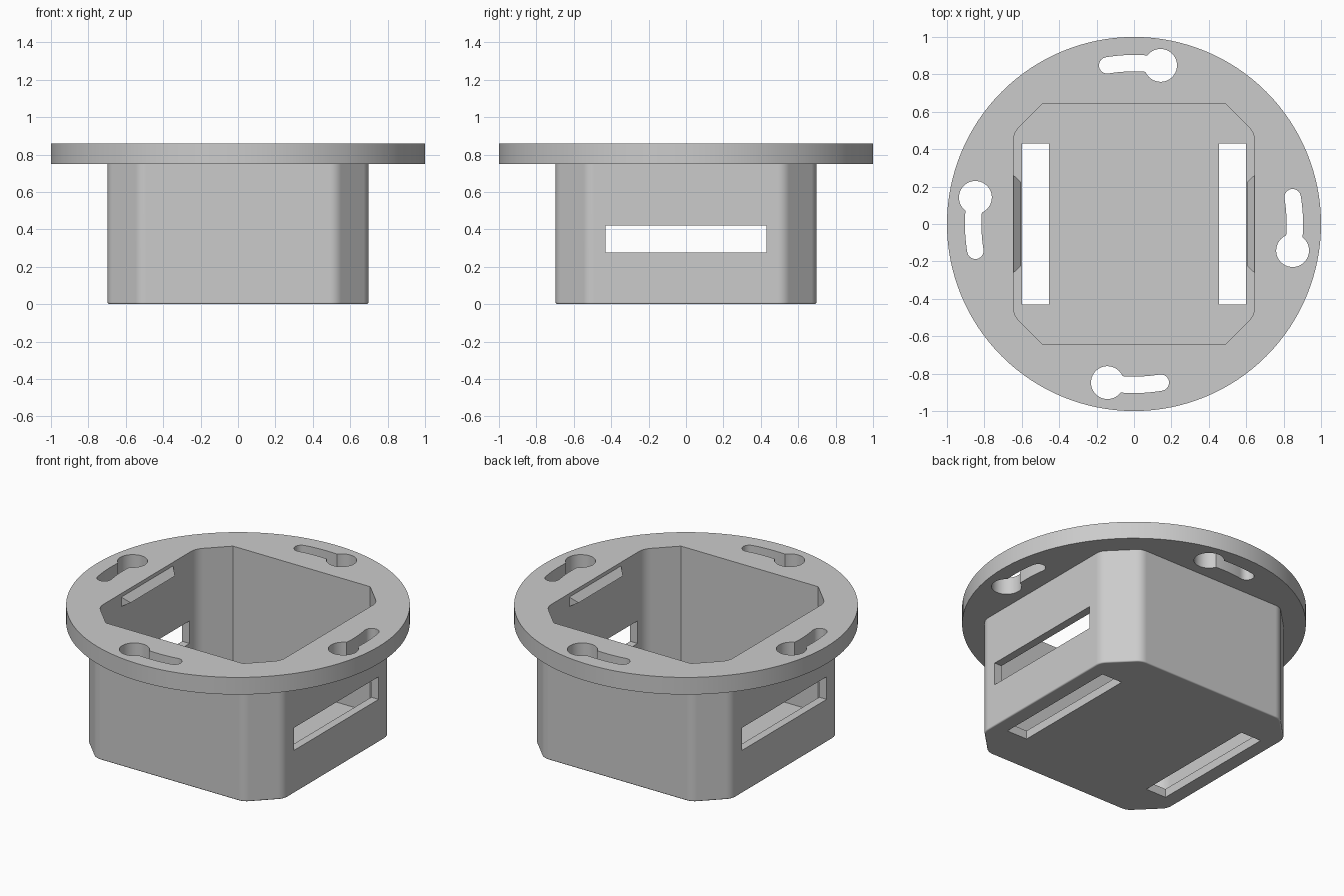
import bpy, bmesh
from math import cos, sin, pi, radians, atan2
from mathutils import Vector, Matrix

if "Cube" in bpy.data.objects:
    bpy.data.objects.remove(bpy.data.objects["Cube"])

grey = bpy.data.materials.new("plain_grey")
grey.use_nodes = True
COLOUR = (0.6, 0.6, 0.6, 1)
grey.diffuse_color = COLOUR
grey.node_tree.nodes["Principled BSDF"].inputs["Base Color"].default_value = COLOUR

TOP, FLANGE_BASE, FLOOR = 0.86, 0.75, 0.055


def finish(name, bm):
    bmesh.ops.recalc_face_normals(bm, faces=bm.faces[:])
    mesh = bpy.data.meshes.new(name)
    bm.to_mesh(mesh)
    bm.free()
    mesh.materials.append(grey)
    obj = bpy.data.objects.new(name, mesh)
    bpy.context.collection.objects.link(obj)
    return obj


def prism(name, points, z0, z1, rim=0.0):
    """Extrude an outline upward, optionally rounding its bottom rim."""
    bm = bmesh.new()
    face = bm.faces.new([bm.verts.new((x, y, z0)) for x, y in points])
    new = bmesh.ops.extrude_face_region(bm, geom=[face])["geom"]
    for v in new:
        if isinstance(v, bmesh.types.BMVert):
            v.co.z = z1
    if rim:
        edges = [e for e in bm.edges if all(abs(v.co.z - z0) < 1e-5 for v in e.verts)]
        bmesh.ops.bevel(bm, geom=edges, offset=rim, segments=3, profile=0.5, affect='EDGES')
    return finish(name, bm)


def box(name, x0, x1, y0, y1, z0, z1):
    return prism(name, [(x0, y0), (x1, y0), (x1, y1), (x0, y1)], z0, z1)


def circle(cx, cy, r, n):
    return [(cx + r * cos(2 * pi * i / n), cy + r * sin(2 * pi * i / n)) for i in range(n)]


def clipped_square(half, flat, side_trim, front_trim, steps=6):
    """Square with cut corners; each corner point is softened by its trim length."""
    corners = []
    for k in range(4):
        sx, sy = [(1, 1), (-1, 1), (-1, -1), (1, -1)][k]
        pair = [(Vector((sx * half, sy * flat)), side_trim),
                (Vector((sx * flat, sy * half)), front_trim)]
        corners += pair if k % 2 == 0 else pair[::-1]
    points = []
    for i, (p, trim) in enumerate(corners):
        if not trim:
            points.append(p)
            continue
        a = p + (corners[i - 1][0] - p).normalized() * trim
        b = p + (corners[(i + 1) % 8][0] - p).normalized() * trim
        for s in range(steps + 1):
            t = s / steps
            points.append(a * (1 - t) ** 2 + p * 2 * t * (1 - t) + b * t * t)
    return points


def combine(target, tool, operation):
    mod = target.modifiers.new(operation.lower(), 'BOOLEAN')
    mod.operation, mod.object, mod.solver = operation, tool, 'EXACT'
    with bpy.context.temp_override(object=target, active_object=target, selected_objects=[target]):
        bpy.ops.object.modifier_apply(modifier=mod.name)
    bpy.data.objects.remove(tool)


def keyhole_slot(radius=0.86, half=0.044, n=24):
    """Curved slot outline with a round tail, running beside the top of the ring."""
    start, end = radians(80.5), radians(99.6)
    angles = [start + (end - start) * i / n for i in range(n + 1)]
    outer = [((radius + half) * cos(a), (radius + half) * sin(a)) for a in angles]
    inner = [((radius - half) * cos(a), (radius - half) * sin(a)) for a in reversed(angles)]
    cx, cy = radius * cos(end), radius * sin(end)
    tail = [(cx + half * cos(end + pi * i / 10), cy + half * sin(end + pi * i / 10))
            for i in range(1, 10)]
    return outer + tail + inner


def turned(points, k):
    rot = Matrix.Rotation(k * pi / 2, 2)
    return [rot @ Vector(p) for p in points]


# Box body with the round flange on top
housing = prism("mounting_box", clipped_square(0.697, 0.525, 0.035, 0.035), 0, 0.8, rim=0.009)
combine(housing, prism("flange", circle(0, 0, 1, 128), FLANGE_BASE, TOP), 'UNION')

# Open cavity
combine(housing, prism("cavity", clipped_square(0.645, 0.487, 0.045, 0), FLOOR, 1), 'DIFFERENCE')

# Cable slots through both side walls and through the floor
combine(housing, box("side_slots", -1, 1, -0.43, 0.43, 0.275, 0.42), 'DIFFERENCE')
for x in (-0.5275, 0.5275):
    combine(housing, box("floor_slot", x - 0.0725, x + 0.0725, -0.43, 0.43, -0.1, 0.15), 'DIFFERENCE')

# Four keyhole screw slots around the flange
for k in range(4):
    for outline in (keyhole_slot(), circle(0.142, 0.848, 0.088, 40)):
        combine(housing, prism("keyhole", turned(outline, k), 0.7, 1), 'DIFFERENCE')

for poly in housing.data.polygons:
    poly.material_index = 0
bpy.ops.object.select_all(action='DESELECT')
housing.select_set(True)
bpy.context.view_layer.objects.active = housing
bpy.ops.object.shade_smooth_by_angle(angle=radians(32))
weighted = housing.modifiers.new("weighted_normals", 'WEIGHTED_NORMAL')
weighted.keep_sharp = True


# Small snap ridges with tapered ends on the two side walls
def snap_ridge(name, side):
    bm = bmesh.new()
    wall, tip = side * 0.648, side * 0.605
    corners = [(wall, y, z) for y in (-0.265, 0.265) for z in (0.775, 0.84)]
    corners += [(tip, y, 0.797) for y in (-0.225, 0.225)]
    bmesh.ops.convex_hull(bm, input=[bm.verts.new(c) for c in corners])
    return finish(name, bm)


snap_ridge("left_snap_ridge", 1)
snap_ridge("right_snap_ridge", -1)
